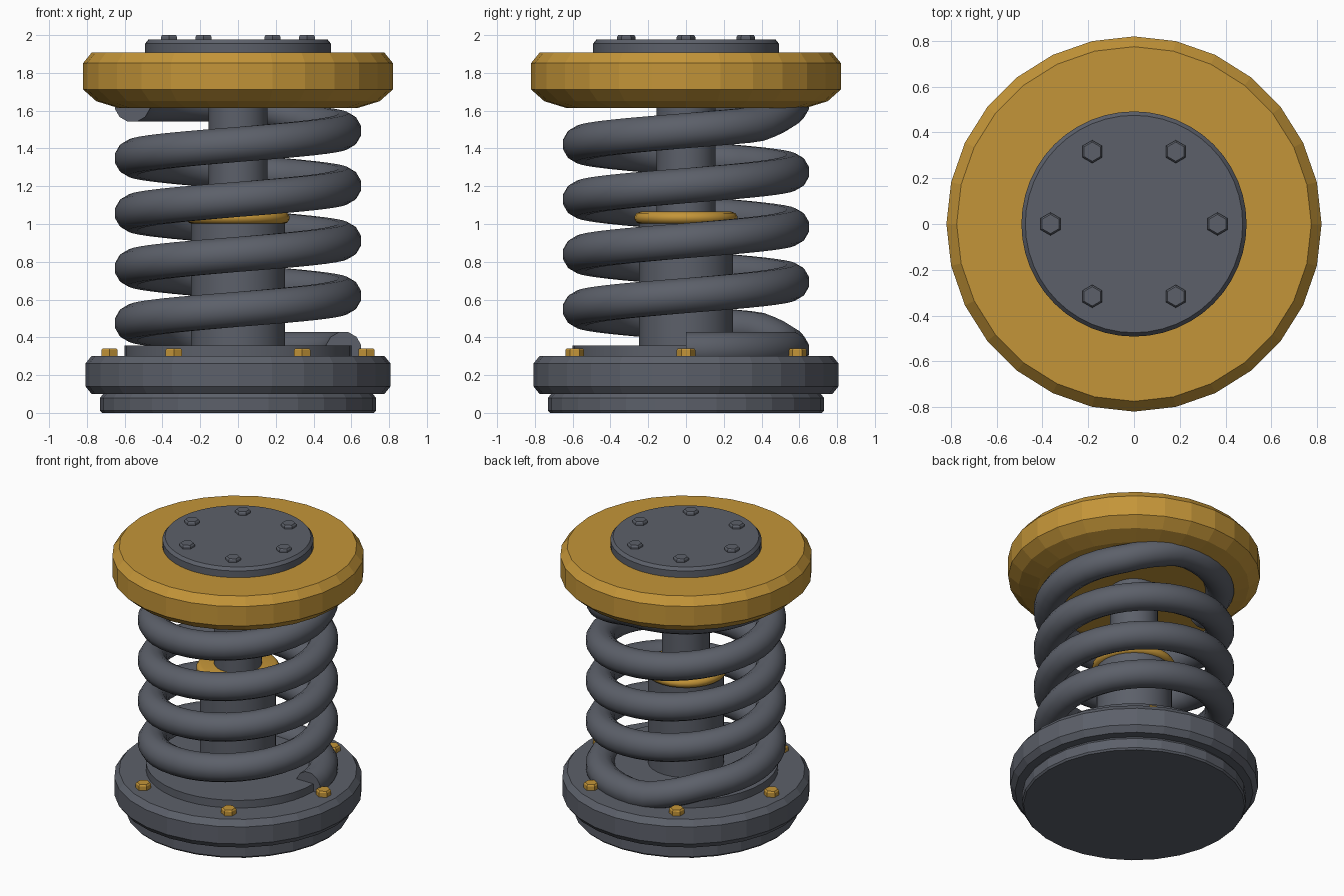
import bpy, bmesh
from math import cos, sin, pi, radians

cube = bpy.data.objects.get("Cube")
if cube:
    bpy.data.objects.remove(cube, do_unlink=True)


def material(name, rgb):
    m = bpy.data.materials.new(name)
    m.use_nodes = True
    color = (*rgb, 1)
    m.diffuse_color = color
    bsdf = next(n for n in m.node_tree.nodes if n.type == 'BSDF_PRINCIPLED')
    bsdf.inputs["Base Color"].default_value = color
    return m


STEEL = material("dark_steel", (0.107, 0.117, 0.143))
GOLD = material("amber_paint", (0.55, 0.30, 0.04))


def loft(name, rings, mat, smooth=None):
    """Skin a list of equal closed point rings and cap both ends."""
    bm = bmesh.new()
    loops = [[bm.verts.new(p) for p in ring] for ring in rings]
    n = len(loops[0])
    for a, b in zip(loops, loops[1:]):
        for i in range(n):
            j = (i + 1) % n
            bm.faces.new((a[i], a[j], b[j], b[i]))
    bm.faces.new(loops[0])
    bm.faces.new(loops[-1])
    bmesh.ops.recalc_face_normals(bm, faces=bm.faces)
    mesh = bpy.data.meshes.new(name)
    bm.to_mesh(mesh)
    bm.free()
    mesh.materials.append(mat)
    obj = bpy.data.objects.new(name, mesh)
    bpy.context.collection.objects.link(obj)
    if smooth:
        bpy.ops.object.select_all(action='DESELECT')
        obj.select_set(True)
        bpy.context.view_layer.objects.active = obj
        bpy.ops.object.shade_smooth_by_angle(angle=radians(smooth))
    return obj


def turned(name, profile, mat, sides=28, smooth=None, center=(0, 0), turn=0):
    """Revolve (radius, z) points, bottom to top, around a vertical axis."""
    rings = [[(center[0] + r * cos(turn + 2 * pi * i / sides),
               center[1] + r * sin(turn + 2 * pi * i / sides), z)
              for i in range(sides)] for r, z in profile]
    return loft(name, rings, mat, smooth)


def bolt_circle(name, radius, z0, z1, mat):
    """Six hexagonal bolt heads with a small chamfer."""
    for k in range(6):
        a = k * pi / 3
        turned(f"{name}_{k + 1}",
               [(0.05, z0), (0.05, z1 - 0.01), (0.042, z1)], mat, sides=6,
               center=(radius * cos(a), radius * sin(a)), turn=pi / 6)


# Base: foot, flange, spring seat
turned("base_foot", [(0.72, 0), (0.73, 0.012), (0.73, 0.08), (0.715, 0.1)], STEEL)
turned("base_flange", [(0.775, 0.1), (0.807, 0.14), (0.807, 0.262), (0.775, 0.302)], STEEL)
turned("lower_spring_seat", [(0.6, 0.29), (0.6, 0.357)], STEEL, 40, 30)
bolt_circle("base_bolt", 0.68, 0.295, 0.342, GOLD)

# Damper: cylinder, collar, rod
turned("damper_cylinder", [(0.248, 0.34), (0.248, 1.01)], STEEL, 28, 30)
turned("damper_collar", [(0.24, 1.0), (0.262, 1.008), (0.272, 1.025), (0.272, 1.04),
                         (0.262, 1.057), (0.24, 1.065)], GOLD, 28, 40)
turned("damper_rod", [(0.156, 1.0), (0.156, 1.64)], STEEL, 28, 30)

# Upper mount: cap, cover plate, bolts
turned("upper_cap", [(0.63, 1.613), (0.75, 1.65), (0.82, 1.712), (0.82, 1.852),
                     (0.775, 1.907)], GOLD)
turned("cover_plate", [(0.492, 1.89), (0.492, 1.955), (0.475, 1.976)], STEEL, 48, 30)
bolt_circle("cover_bolt", 0.365, 1.965, 2.0, STEEL)

# Coil spring with flattened ends joined to the helix by short ramps
START, PITCH, TURNS = 0.33, 0.291, 4.5
FLAT, RAMP = 95 / 360, 137 / 360
END = START + PITCH * TURNS


def coil_height(t):
    """Height of the wire centre after t turns."""
    if t > TURNS / 2:
        return START + END - coil_height(TURNS - t)
    if t < FLAT:
        return START + 0.005
    if t < RAMP:
        f = (t - FLAT) / (RAMP - FLAT)
        return START + 0.005 + f * (PITCH * RAMP - 0.005)
    return START + PITCH * t


WIRE, COIL, STEPS, SIDES = 0.096, 0.559, 180, 12
rings = []
for s in range(STEPS + 1):
    t = TURNS * s / STEPS
    a = 2 * pi * t
    ring = []
    for i in range(SIDES):
        b = 2 * pi * (i + 0.5) / SIDES
        r = COIL + WIRE * cos(b)
        ring.append((r * cos(a), r * sin(a), coil_height(t) + WIRE * sin(b)))
    rings.append(ring)
loft("coil_spring", rings, STEEL, 40)
